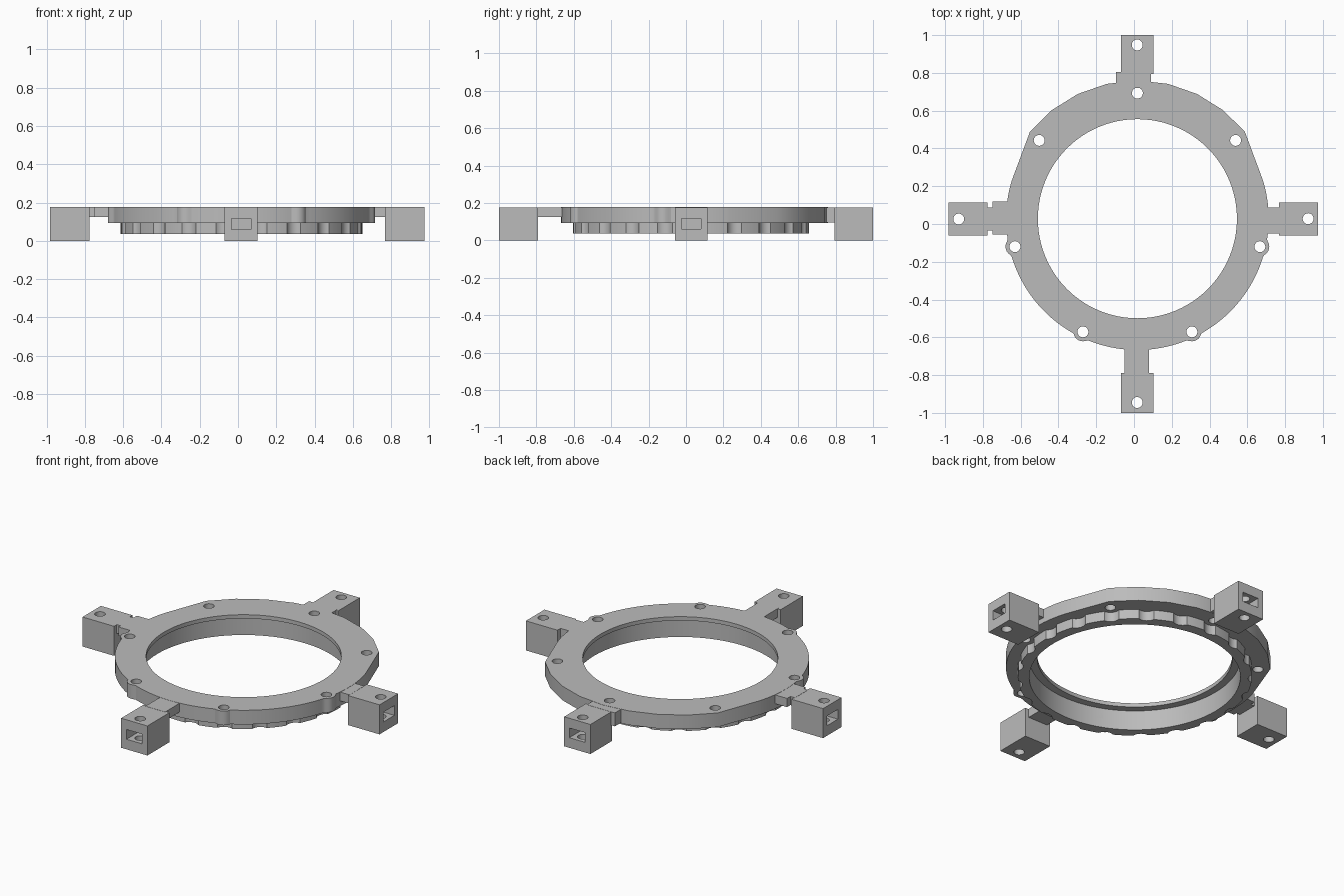
import bpy, bmesh
from math import radians, degrees, sin, cos, sqrt, asin, pi
from mathutils import Matrix, Vector

if "Cube" in bpy.data.objects:
    bpy.data.objects.remove(bpy.data.objects["Cube"], do_unlink=True)

grey = bpy.data.materials.new("plain grey")
grey.use_nodes = True
colour = (0.5, 0.5, 0.5, 1)
grey.diffuse_color = colour
grey.node_tree.nodes["Principled BSDF"].inputs["Base Color"].default_value = colour

CX, CY = 0.018, 0.028          # ring centre
TOP, FLANGE_BOTTOM, TOOTH_BOTTOM = 0.178, 0.094, 0.037
HOLE_R, BOLT_CIRCLE = 0.029, 0.665


def polar(r, angle):
    return CX + r * cos(angle), CY + r * sin(angle)


def circle(x, y, r, n=32):
    return [(x + r * cos(2 * pi * i / n), y + r * sin(2 * pi * i / n)) for i in range(n)]


def rect(x0, x1, y0, y1):
    return [(x0, y0), (x1, y0), (x1, y1), (x0, y1)]


def prism(name, outlines, z0, z1):
    """Extrude one or more closed outlines from z0 to z1."""
    bm = bmesh.new()
    for outline in outlines:
        low = [bm.verts.new((x, y, z0)) for x, y in outline]
        high = [bm.verts.new((x, y, z1)) for x, y in outline]
        bm.faces.new(low[::-1])
        bm.faces.new(high)
        for i in range(len(low)):
            j = (i + 1) % len(low)
            bm.faces.new((low[i], low[j], high[j], high[i]))
    mesh = bpy.data.meshes.new(name)
    bm.to_mesh(mesh)
    bm.free()
    obj = bpy.data.objects.new(name, mesh)
    bpy.context.collection.objects.link(obj)
    obj.data.materials.append(grey)
    return obj


def activate(obj):
    bpy.ops.object.select_all(action='DESELECT')
    obj.select_set(True)
    bpy.context.view_layer.objects.active = obj


def cut(obj, outlines, z0, z1):
    cutter = prism("cutter", outlines, z0, z1)
    mod = obj.modifiers.new("cut", 'BOOLEAN')
    mod.operation, mod.solver, mod.object = 'DIFFERENCE', 'EXACT', cutter
    activate(obj)
    bpy.ops.object.modifier_apply(modifier=mod.name)
    bpy.data.objects.remove(cutter, do_unlink=True)


def finish(obj):
    activate(obj)
    bpy.ops.object.shade_smooth_by_angle(angle=radians(25))


# Flange outline: faceted wide arc at the back, round front with bolt bosses
bolt_angles = [pi / 2 + 2 * pi * i / 7 for i in range(7)]


def rim_radius(angle, boss=0.05):
    r = 0.695
    for b in bolt_angles:
        side = BOLT_CIRCLE * sin(angle - b)
        if cos(angle - b) > 0 and abs(side) < boss:
            r = max(r, BOLT_CIRCLE * cos(angle - b) + sqrt(boss ** 2 - side ** 2))
    return r


outline = [polar(0.732, radians(39 + 12.75 * i)) for i in range(9)]
for i in range(163, 378):
    outline.append(polar(rim_radius(radians(i)), radians(i)))

flange = prism("flange", [outline], FLANGE_BOTTOM, TOP)
cut(flange, [circle(CX, CY, 0.527, 96)], 0, 1)
cut(flange, [circle(CX, CY, 0.57, 96)], 0, 0.155)
cut(flange, [circle(*polar(BOLT_CIRCLE, a), HOLE_R, 24) for a in bolt_angles], 0, 1)
finish(flange)

# Scalloped ring under the flange
toothed_ring = prism("toothed_ring", [circle(CX, CY, 0.632, 126)], TOOTH_BOTTOM, FLANGE_BOTTOM)
cut(toothed_ring, [circle(CX, CY, 0.57, 96)], 0, 1)
cut(toothed_ring, [circle(*polar(BOLT_CIRCLE, pi / 2 + 2 * pi * i / 21), 0.053, 28)
                   for i in range(21)], 0, 1)
finish(toothed_ring)

# Four mounting blocks, each with a bolt hole and an end slot
blocks = {
    "back": (rect(-0.07, 0.103, 0.795, 1.0), (0.017, 0.948), (0, 1)),
    "front": (rect(-0.07, 0.103, -1.0, -0.79), (0.017, -0.945), (0, -1)),
    "left": (rect(0.767, 0.975, -0.06, 0.115), (0.922, 0.028), (1, 0)),
    "right": (rect(-0.983, -0.775, -0.06, 0.113), (-0.928, 0.026), (-1, 0)),
}
for side, (shape, (hx, hy), (dx, dy)) in blocks.items():
    block = prism(side + "_block", [shape], 0, 0.176)
    cut(block, [circle(hx, hy, HOLE_R, 24)], -1, 1)
    # slot runs from beyond the outer end to well past the bolt hole
    ax, ay = hx + dx * 0.1, hy + dy * 0.1
    bx, by = hx - dx * 0.07, hy - dy * 0.07
    wx, wy = abs(dy) * 0.052, abs(dx) * 0.052
    slot = rect(min(ax, bx) - wx, max(ax, bx) + wx, min(ay, by) - wy, max(ay, by) + wy)
    cut(block, [slot], 0.06, 0.118)
    finish(block)

# Necks joining the blocks to the flange
necks = [
    ("back_neck", rect(-0.095, 0.09, 0.72, 0.805), 0.097),
    ("front_neck", rect(-0.05, 0.08, -0.8, -0.64), 0.125),
    ("left_neck", rect(0.67, 0.77, -0.05, 0.088), 0.125),
    ("right_neck", rect(-0.75, -0.65, -0.055, 0.12), 0.125),
    ("right_neck_link", rect(-0.78, -0.75, -0.035, 0.088), 0.125),
]
for name, shape, z0 in necks:
    finish(prism(name, [shape], z0, 0.177))
